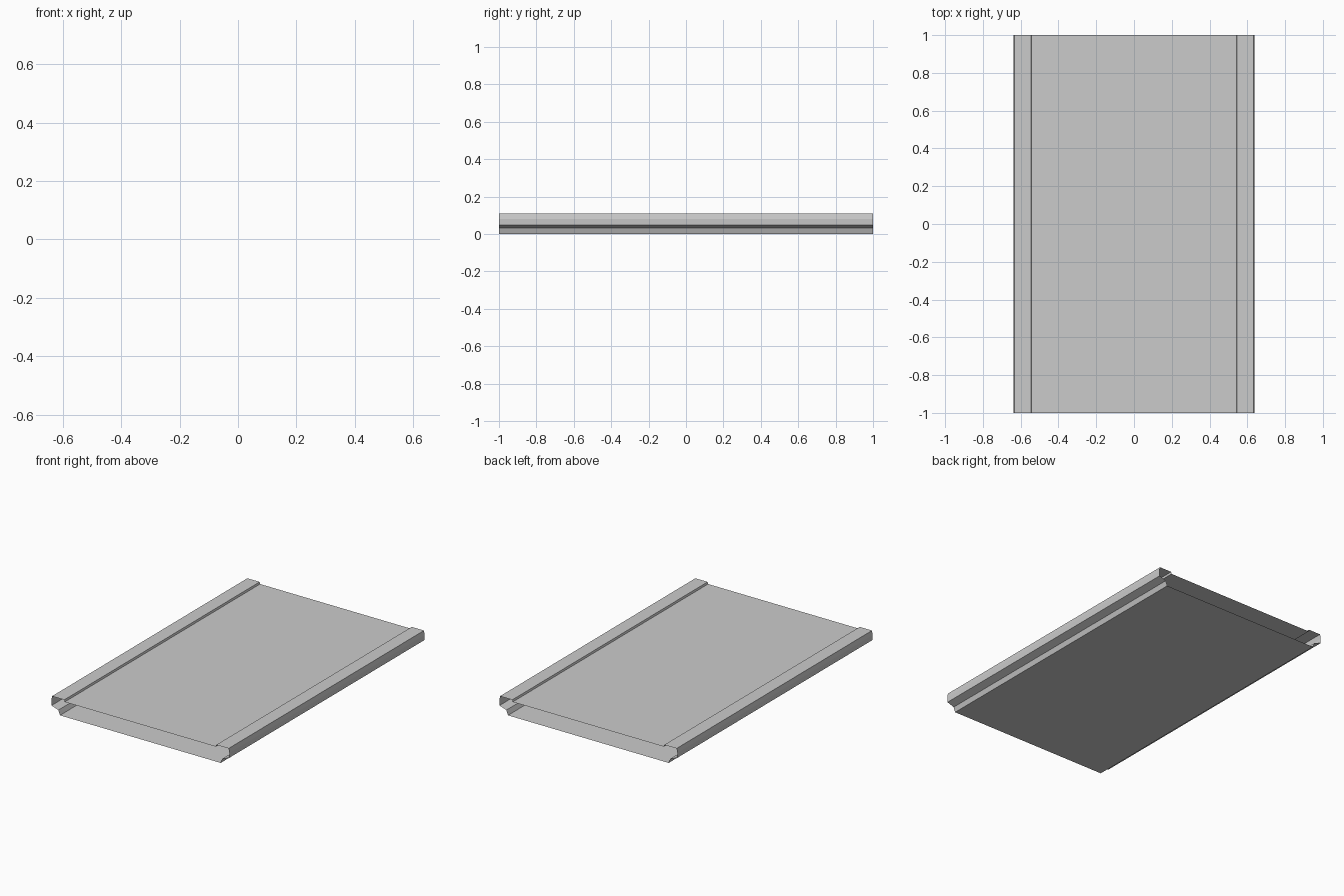
import bpy
import bmesh

if "Cube" in bpy.data.objects:
    bpy.data.objects.remove(bpy.data.objects["Cube"])

HALF_LENGTH = 1.0

# Right half of the cross-section (x, z), from the recessed deck down to the base
half = [(0.542, 0.096), (0.545, 0.109), (0.633, 0.109), (0.638, 0.08),
        (0.636, 0.048), (0.588, 0.031), (0.576, 0.0)]
loop = half + [(-x, z) for x, z in reversed(half)]


def extrude_profile(name, points):
    """Closed profile swept along y, both ends left open."""
    bm = bmesh.new()
    rings = [[bm.verts.new((x, y, z)) for x, z in points]
             for y in (-HALF_LENGTH, HALF_LENGTH)]
    n = len(points)
    for i in range(n):
        j = (i + 1) % n
        bm.faces.new((rings[0][i], rings[1][i], rings[1][j], rings[0][j]))
    bmesh.ops.recalc_face_normals(bm, faces=bm.faces)
    # Make sure the base faces down
    base = min(bm.faces, key=lambda f: f.calc_center_median().z)
    if base.normal.z > 0:
        bmesh.ops.reverse_faces(bm, faces=bm.faces)
    mesh = bpy.data.meshes.new(name)
    bm.to_mesh(mesh)
    bm.free()
    obj = bpy.data.objects.new(name, mesh)
    bpy.context.collection.objects.link(obj)
    return obj


# Hollow panel: deck, raised side rails, stepped lower edges and base
extrude_profile("hollow_deck_panel", loop)
